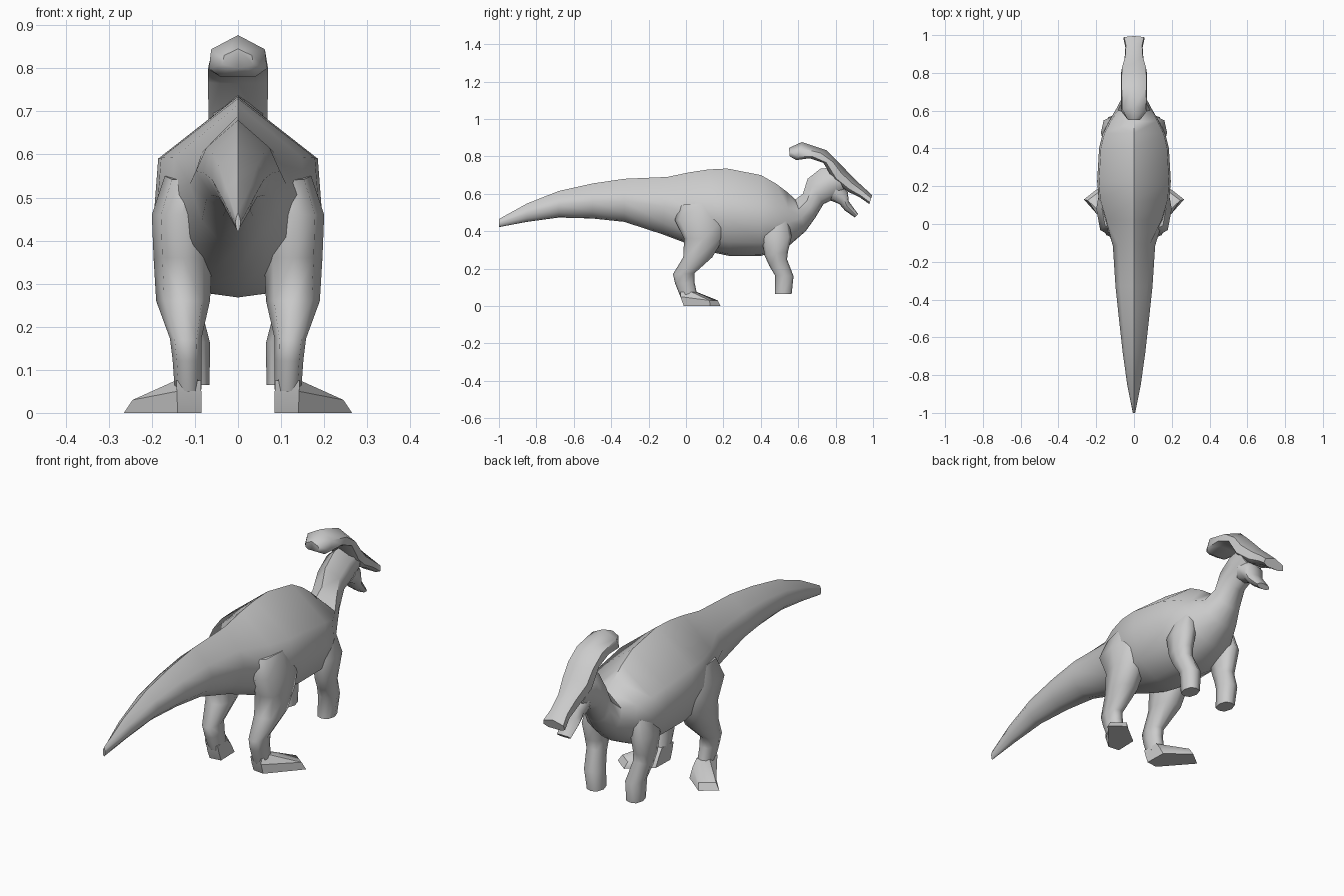
import bpy, bmesh, math

skin = bpy.data.materials.new("grey_skin")
skin.diffuse_color = (0.6, 0.6, 0.6, 1)


def build(name, rings, mirror=False, angle=55):
    """Skin a list of closed rings and cap both ends."""
    bm = bmesh.new()
    rows = [[bm.verts.new(p) for p in ring] for ring in rings]
    n = len(rows[0])
    for a, b in zip(rows, rows[1:]):
        for i in range(n):
            j = (i + 1) % n
            bm.faces.new((a[i], a[j], b[j], b[i]))
    bm.faces.new(rows[0][::-1])
    bm.faces.new(rows[-1])
    bmesh.ops.recalc_face_normals(bm, faces=bm.faces)
    mesh = bpy.data.meshes.new(name)
    bm.to_mesh(mesh)
    bm.free()
    mesh.materials.append(skin)
    ob = bpy.data.objects.new(name, mesh)
    bpy.context.collection.objects.link(ob)
    bpy.ops.object.select_all(action='DESELECT')
    ob.select_set(True)
    bpy.context.view_layer.objects.active = ob
    bpy.ops.object.shade_smooth_by_angle(angle=math.radians(angle))
    if mirror:
        ob.modifiers.new("mirror", 'MIRROR')
    return ob


def ring(ay, az, by, bz, x0, x1, half):
    """Ring from side points a (top) and b (bottom), spanning x0..x1."""
    prof = half + [(-s, t) for s, t in half[-2:0:-1]]
    c, w = (x0 + x1) / 2, (x1 - x0) / 2
    return [(c + w * s, by + (ay - by) * t, bz + (az - bz) * t) for s, t in prof]


def centred(stations, half):
    return [ring(*s[:4], -s[4], s[4], half) for s in stations]


# Cross-sections: (fraction of half width, fraction of height)
BODY = [(0, 1), (.95, .69), (1, .42), (.82, .16), (.34, .02), (0, 0)]
TAIL = [(0, 1), (.75, .72), (1, .48), (.75, .2), (.35, .03), (0, 0)]
HEAD = [(0, 1), (.93, .66), (1, .2), (.6, 0), (0, 0)]
LIMB = [(0, 1), (.7, .9), (1, .5), (.7, .1), (0, 0)]

# Tail, torso and neck: top y, z, bottom y, z, half width
tail = [(-1, .465, -1, .422, .006), (-.85, .548, -.85, .45, .036),
        (-.68, .615, -.68, .473, .06), (-.5, .655, -.5, .468, .08),
        (-.33, .68, -.33, .45, .098), (-.1, .69, -.13, .385, .112)]
torso = [(.02, .715, .03, .325, .155), (.12, .73, .15, .285, .188),
         (.22, .735, .23, .268, .195), (.4, .7, .4, .268, .185),
         (.48, .655, .48, .29, .165), (.54, .61, .56, .33, .128),
         (.585, .57, .64, .40, .09), (.625, .6, .69, .47, .066),
         (.65, .68, .735, .545, .06), (.72, .735, .8, .575, .062),
         (.79, .74, .85, .61, .06)]
build("body", centred(tail, TAIL) + centred(torso, BODY))

# Crest, face and upper beak
build("crest_and_beak", centred([
    (.55, .845, .555, .8, .035), (.62, .877, .59, .78, .067),
    (.75, .833, .66, .79, .07), (.81, .775, .735, .765, .07),
    (.85, .733, .79, .67, .068), (.9, .68, .865, .612, .05),
    (.955, .63, .93, .58, .046), (.995, .592, .98, .545, .056)], HEAD))

# Lower jaw
build("lower_jaw", centred([
    (.82, .66, .77, .565, .058), (.865, .61, .82, .545, .054),
    (.87, .56, .85, .51, .045), (.92, .492, .902, .474, .036)], LIMB))

# Hind legs: front y, z, back y, z, inner x, outer x
build("hind_legs", [ring(*s, LIMB) for s in [
    (.2, .56, -.03, .54, .06, .17), (.22, .46, -.06, .46, .06, .2),
    (.2, .36, -.01, .36, .06, .196), (.14, .26, -.015, .26, .065, .19),
    (.045, .175, -.07, .17, .085, .158), (.045, .13, -.058, .12, .085, .152),
    (.06, .06, -.03, .05, .085, .147)]], mirror=True)

# Splayed feet
sole = [(.085, -.005), (.14, -.012), (.265, .13), (.195, .185), (.088, .1)]
toes = [(.085, -.02, .04), (.142, -.03, .05), (.245, .125, .03),
        (.185, .17, .03), (.088, .075, .045)]
ankle = [(.086, -.03, .075), (.143, -.03, .075), (.145, .03, .075),
         (.125, .058, .075), (.09, .05, .075)]
build("feet", [[(x, y, 0) for x, y in sole], toes, ankle], mirror=True, angle=40)

# Front legs ending in blunt hooves
build("front_legs", [ring(*s, LIMB) for s in [
    (.55, .45, .41, .46, .07, .15), (.565, .37, .405, .36, .08, .175),
    (.545, .29, .42, .27, .085, .168), (.54, .25, .445, .215, .083, .16),
    (.575, .16, .475, .165, .065, .15), (.565, .065, .475, .065, .066, .14)]],
    mirror=True)
